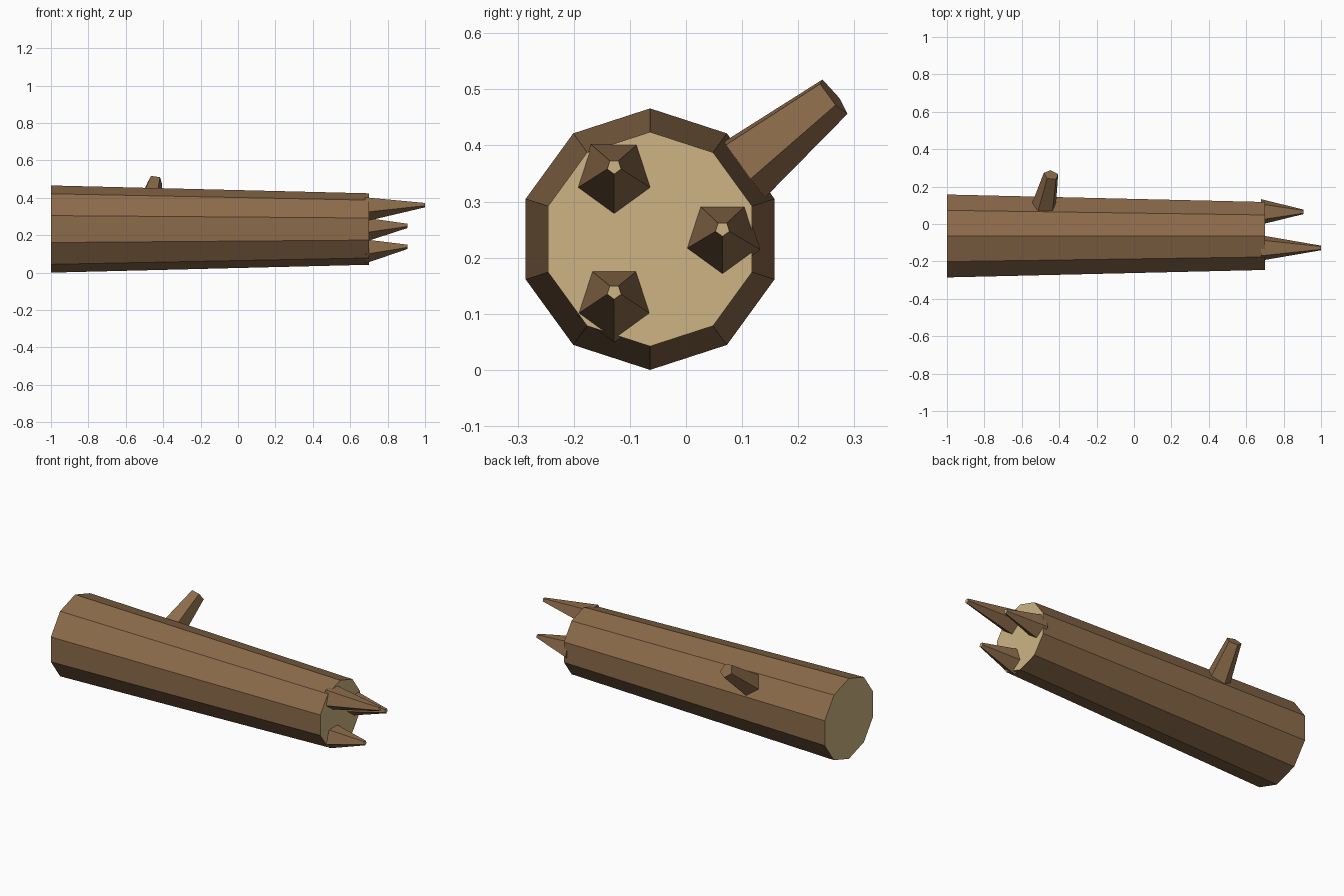
import bpy, bmesh, math
from mathutils import Vector

if "Cube" in bpy.data.objects:
    bpy.data.objects.remove(bpy.data.objects["Cube"])


def material(name, rgb):
    m = bpy.data.materials.new(name)
    m.diffuse_color = (*rgb, 1)
    m.use_nodes = True
    m.node_tree.nodes["Principled BSDF"].inputs["Base Color"].default_value = m.diffuse_color
    return m


bark = material("bark brown", (0.262, 0.147, 0.069))
wood = material("cut wood tan", (0.610, 0.456, 0.227))


def tapered(name, sides, start, end, u, v, r0, r1, phase, start_mat=0, end_mat=0):
    """Flat-sided tapered prism; u and v span the cross-section."""
    bm = bmesh.new()
    rings = []
    for centre, r in ((start, r0), (end, r1)):
        ring = []
        for i in range(sides):
            a = math.radians(phase) + math.tau * i / sides
            ring.append(bm.verts.new(Vector(centre) + r * (math.cos(a) * u + math.sin(a) * v)))
        rings.append(ring)
    a, b = rings
    for i in range(sides):
        j = (i + 1) % sides
        bm.faces.new((a[i], a[j], b[j], b[i]))
    bm.faces.new(a[::-1]).material_index = start_mat
    bm.faces.new(b).material_index = end_mat
    bmesh.ops.recalc_face_normals(bm, faces=bm.faces)
    mesh = bpy.data.meshes.new(name)
    bm.to_mesh(mesh)
    bm.free()
    mesh.materials.append(bark)
    mesh.materials.append(wood)
    ob = bpy.data.objects.new(name, mesh)
    bpy.context.collection.objects.link(ob)
    return ob


Y, Z = Vector((0, 1, 0)), Vector((0, 0, 1))

# Main trunk with bare wood on both cut ends
tapered("log", 10, (-1, -0.064, 0.233), (0.70, -0.064, 0.233), Y, Z, 0.233, 0.191, 90, 1, 1)

# Splinters on the broken end: y, base z, tip z, tip x
for i, (y, z0, z1, x1) in enumerate([(-0.128, 0.345, 0.362, 1.0),
                                     (0.065, 0.236, 0.251, 0.905),
                                     (-0.128, 0.120, 0.139, 0.905)]):
    tapered(f"splinter_{i + 1}", 5, (0.68, y, z0), (x1, y, z1), Y, Z, 0.071, 0.013, -90, 0, 1)

# Side branch stub
p0, p1 = Vector((-0.487, 0.06, 0.328)), Vector((-0.443, 0.262, 0.488))
d = (p1 - p0).normalized()
u = (Vector((1, 0, 0)) - d.x * d).normalized()
tapered("branch", 5, p0, p1, u, u.cross(d), 0.073, 0.041, -22)
